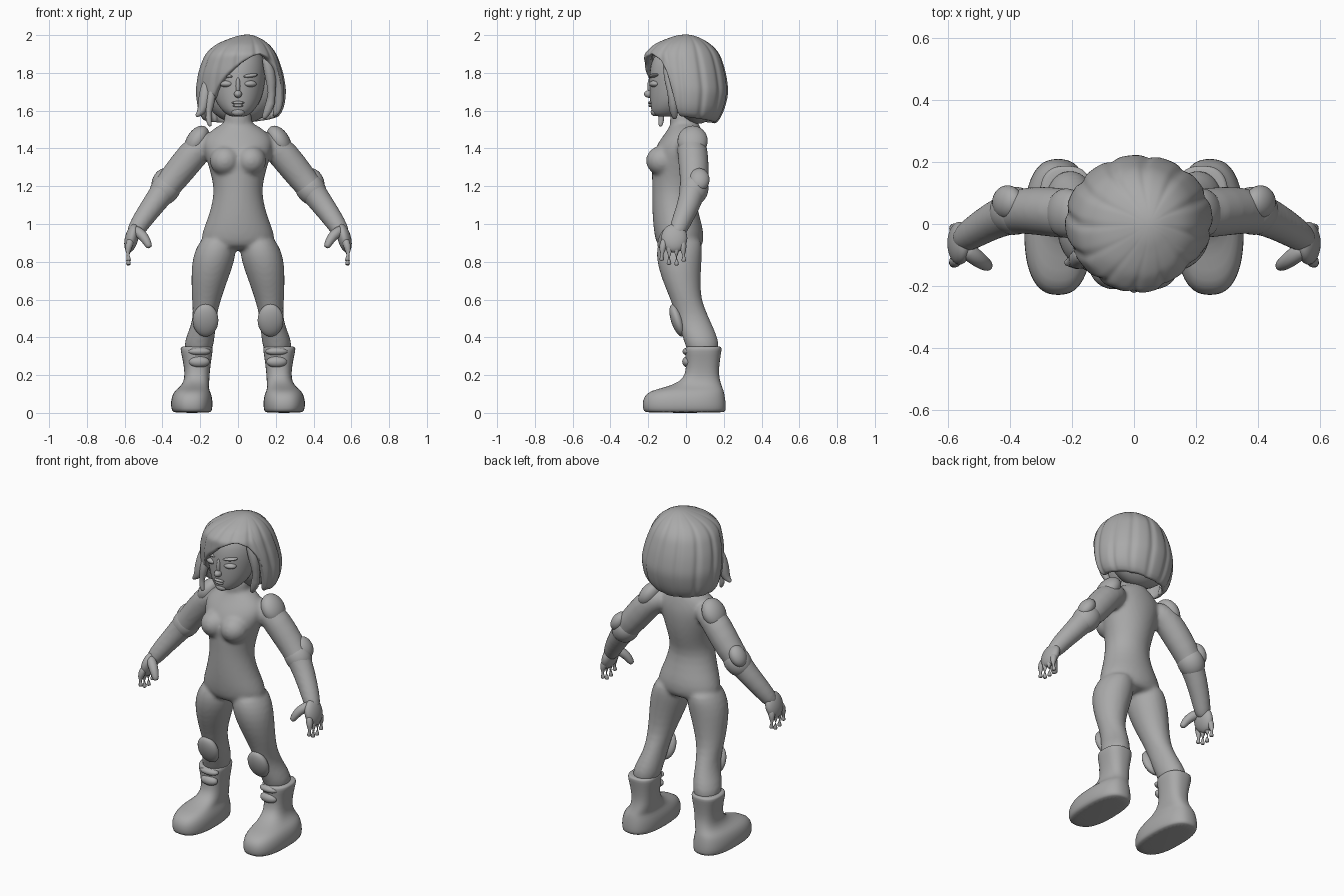
import bpy, bmesh, math
from mathutils import Vector, Matrix, Euler

grey = bpy.data.materials.new("plain grey")
grey.diffuse_color = (0.4, 0.4, 0.4, 1)


def loft(bm, rings):
    """Skin a closed surface over rings of points."""
    vs = [[bm.verts.new(p) for p in r] for r in rings]
    n = len(vs[0])
    for a, b in zip(vs, vs[1:]):
        for i in range(n):
            j = (i + 1) % n
            bm.faces.new((a[i], a[j], b[j], b[i]))
    bm.faces.new(vs[0][::-1])
    bm.faces.new(vs[-1])


def stack(bm, rows, p=2.0, n=24):
    """Loft horizontal (super)ellipses given as z, x0, x1, y0, y1."""
    rings = []
    for z, x0, x1, y0, y1 in rows:
        ring = []
        for i in range(n):
            a = 2 * math.pi * i / n
            c, s = math.cos(a), math.sin(a)
            ring.append(Vector((
                (x0 + x1) / 2 + (x1 - x0) / 2 * math.copysign(abs(c) ** (2 / p), c),
                (y0 + y1) / 2 + (y1 - y0) / 2 * math.copysign(abs(s) ** (2 / p), s), z)))
        rings.append(ring)
    loft(bm, rings)


def tube(bm, pts, n=16):
    """Round limb through points x, y, z, radius, with rounded ends."""
    c = [Vector(p[:3]) for p in pts]
    r = [p[3] for p in pts]
    c = [c[0] + (c[0] - c[1]).normalized() * r[0] * .6] + c + \
        [c[-1] + (c[-1] - c[-2]).normalized() * r[-1] * .6]
    r = [r[0] * .6] + r + [r[-1] * .6]
    rings = []
    for i in range(len(c)):
        q = (c[min(i + 1, len(c) - 1)] - c[max(i - 1, 0)]).to_track_quat('Z', 'Y')
        rings.append([c[i] + q @ Vector((r[i] * math.cos(k * 2 * math.pi / n),
                                         r[i] * math.sin(k * 2 * math.pi / n), 0))
                      for k in range(n)])
    loft(bm, rings)


def blob(bm, c, r, rot=(0, 0, 0)):
    bmesh.ops.create_uvsphere(bm, u_segments=24, v_segments=16, radius=1,
                              matrix=Matrix.LocRotScale(Vector(c), Euler(rot), Vector(r)))


def finish(name, bm, mirror=False, sub=1, voxel=0):
    bmesh.ops.recalc_face_normals(bm, faces=bm.faces)
    me = bpy.data.meshes.new(name)
    bm.to_mesh(me)
    bm.free()
    me.materials.append(grey)
    for f in me.polygons:
        f.use_smooth = True
    ob = bpy.data.objects.new(name, me)
    bpy.context.collection.objects.link(ob)
    if sub:
        m = ob.modifiers.new("Round", 'SUBSURF')
        m.levels = m.render_levels = sub
    if mirror:
        m = ob.modifiers.new("Mirror", 'MIRROR')
        m.use_mirror_merge = False
    if voxel:
        m = ob.modifiers.new("Fuse", 'REMESH')
        m.mode = 'VOXEL'
        m.voxel_size = voxel
        m.use_smooth_shade = True
        m = ob.modifiers.new("Blend", 'SMOOTH')
        m.factor = .5
        m.iterations = 7


def lerp(table, x):
    for a, b in zip(table, table[1:]):
        if x <= b[0]:
            k = max(0, (x - a[0]) / (b[0] - a[0]))
            return [u + (v - u) * k for u, v in zip(a[1:], b[1:])]
    return table[-1][1:]


# Body suit: torso, neck, bust, legs and arms fused into one skin
bm = bmesh.new()
stack(bm, [(z, -w, w, f, b) for z, w, f, b in (
    (1.54, .075, -.08, .065), (1.51, .12, -.09, .08), (1.47, .175, -.12, .09),
    (1.42, .19, -.155, .1), (1.36, .175, -.18, .1), (1.28, .148, -.182, .09),
    (1.2, .13, -.18, .07), (1.13, .132, -.18, .05), (1.03, .16, -.178, .075),
    (.95, .195, -.17, .098), (.88, .2, -.155, .09), (.86, .12, -.1, .06))])
stack(bm, [(1.47, -.085, .085, -.085, .07), (1.54, -.075, .075, -.085, .065),
           (1.62, -.072, .072, -.09, .06)])
blob(bm, (.068, -.125, 1.335), (.082, .088, .08))
stack(bm, [(.94, .03, .185, -.14, .08), (.87, .008, .225, -.157, .088),
           (.8, .018, .246, -.156, .083), (.7, .055, .248, -.126, .077),
           (.6, .09, .245, -.082, .08), (.52, .112, .237, -.057, .115),
           (.45, .118, .253, -.037, .146), (.38, .125, .287, -.01, .177),
           (.3, .14, .285, .01, .175)])
tube(bm, [(.15, .025, 1.43, .07), (.21, .033, 1.405, .082), (.29, .042, 1.305, .082),
          (.375, .045, 1.2, .075), (.45, .015, 1.1, .062), (.522, -.03, 1.0, .053),
          (.55, -.05, .95, .045)], 20)
finish("body_suit", bm, mirror=True, voxel=.011)

# Boots with cuff, foot and front buckle
bm = bmesh.new()
stack(bm, [(0, .15, .335, -.21, .2), (.008, .138, .35, -.225, .21),
           (.04, .134, .357, -.232, .212), (.085, .136, .352, -.226, .207),
           (.118, .15, .335, -.19, .2), (.135, .155, .31, -.11, .192),
           (.165, .152, .287, -.03, .182), (.21, .15, .282, .0, .172),
           (.28, .142, .292, .0, .18), (.33, .133, .305, -.006, .188),
           (.35, .134, .304, -.004, .19), (.352, .15, .285, .02, .17)], p=2.5, n=32)
finish("boots", bm, mirror=True)
bm = bmesh.new()
blob(bm, (.205, .01, .27), (.055, .03, .03))
blob(bm, (.205, .012, .325), (.06, .03, .022))
finish("boot_straps", bm, mirror=True, sub=0)

# Knee, elbow and shoulder pads
bm = bmesh.new()
blob(bm, (.172, -.045, .49), (.068, .034, .09), (.32, 0, 0))
finish("knee_pads", bm, mirror=True, sub=0)
bm = bmesh.new()
blob(bm, (.408, .07, 1.235), (.042, .055, .066), (0, -.55, 0))
finish("elbow_pads", bm, mirror=True, sub=0)
bm = bmesh.new()
blob(bm, (.218, .035, 1.44), (.055, .08, .088), (0, -.55, 0))
finish("shoulder_pads", bm, mirror=True, sub=0)

# Glove cuffs, palms, fingers and thumbs
bm = bmesh.new()
tube(bm, [(.362, .045, 1.215, .076), (.385, .043, 1.185, .08), (.41, .034, 1.152, .073)], 20)
finish("glove_cuffs", bm, mirror=True)
bm = bmesh.new()
blob(bm, (.563, -.062, .925), (.036, .07, .078), (0, -.25, 0))
for y, tip in ((-.128, .815), (-.09, .793), (-.05, .79), (-.012, .81)):
    tube(bm, [(.57, y * .8 - .012, .91, .021), (.585, y, .86, .021), (.58, y, tip, .017)], 12)
tube(bm, [(.54, -.085, .965, .03), (.497, -.118, .935, .028), (.472, -.135, .885, .02)], 12)
finish("hands", bm, mirror=True)

# Head with nose, lips, eyelids and brows
bm = bmesh.new()
stack(bm, [(z, -w, w, f, b) for z, w, f, b in (
    (1.568, .035, -.15, -.06), (1.578, .06, -.178, -.02), (1.61, .095, -.187, .02),
    (1.66, .125, -.192, .08), (1.72, .14, -.195, .115), (1.8, .15, -.195, .135),
    (1.88, .14, -.182, .14), (1.94, .1, -.12, .12))])
finish("head", bm)
bm = bmesh.new()
blob(bm, (0, -.195, 1.688), (.021, .027, .02))
blob(bm, (0, -.185, 1.73), (.013, .019, .05))
blob(bm, (0, -.184, 1.642), (.034, .018, .009))
blob(bm, (0, -.182, 1.627), (.028, .018, .009))
blob(bm, (0, -.165, 1.593), (.035, .022, .022))
finish("nose_and_mouth", bm, sub=0)
bm = bmesh.new()
blob(bm, (.062, -.166, 1.742), (.037, .027, .018), (0, 0, .25))
blob(bm, (.062, -.166, 1.785), (.045, .027, .011), (0, -.12, .25))
finish("eyelids_and_brows", bm, mirror=True, sub=0)

# Hair bob: a thick shell whose lower rim follows a swept fringe
rim_table = [(-180, 1.53), (-72, 1.545), (-58, 1.57), (-45, 1.64), (-32, 1.72), (-18, 1.79),
             (0, 1.85), (18, 1.885), (35, 1.9), (52, 1.87), (64, 1.8), (71, 1.57), (180, 1.53)]
shape = [(math.sqrt(2.003 - z), z0, z1, f, b) for z, z0, z1, f, b in (
    (2.003, .05, .05, 0, 0), (1.985, -.035, .115, -.09, .075), (1.95, -.12, .168, -.17, .135),
    (1.9, -.175, .205, -.222, .18), (1.8, -.212, .24, -.222, .212), (1.7, -.225, .257, -.205, .227),
    (1.6, -.212, .243, -.18, .205), (1.53, -.18, .195, -.14, .165))]


def hair_ring(t, thick):
    ring = []
    for i in range(96):
        a = -math.pi + 2 * math.pi * i / 96
        rim = lerp(rim_table, math.degrees(a))[0]
        s = t * math.sqrt(2.003 - rim)
        x0, x1, f, b = lerp(shape, s)
        groove = 1 - .045 * min(1, s * 4) * max(0, math.cos(12 * a + 3 * s)) ** 3
        k = groove * (1 - thick)
        ring.append(Vector(((x0 + x1) / 2 + (x1 - x0) / 2 * k * math.sin(a),
                            (f + b) / 2 - (b - f) / 2 * k * math.cos(a),
                            2.003 - s * s - thick * .2 * (1 - t))))
    return ring


bm = bmesh.new()
steps = [.015] + [k / 16 for k in range(1, 17)]
loft(bm, [hair_ring(t, 0) for t in steps] + [hair_ring(t, .18) for t in steps[::-1]])
finish("hair_shell", bm)

# Hair mass behind the face, and loose locks beside it
bm = bmesh.new()
blob(bm, (.015, .06, 1.72), (.2, .135, .19))
finish("hair_core", bm, sub=0)
bm = bmesh.new()
tube(bm, [(-.165, -.1, 1.74, .03), (-.18, -.115, 1.65, .035), (-.19, -.12, 1.595, .025),
          (-.217, -.125, 1.575, .011)])
tube(bm, [(-.135, -.125, 1.72, .02), (-.15, -.13, 1.62, .028), (-.16, -.13, 1.56, .022),
          (-.148, -.135, 1.523, .011)])
tube(bm, [(.15, -.1, 1.87, .025), (.182, -.085, 1.75, .036), (.178, -.07, 1.64, .034),
          (.14, -.06, 1.565, .015)])
finish("hair_locks", bm)
